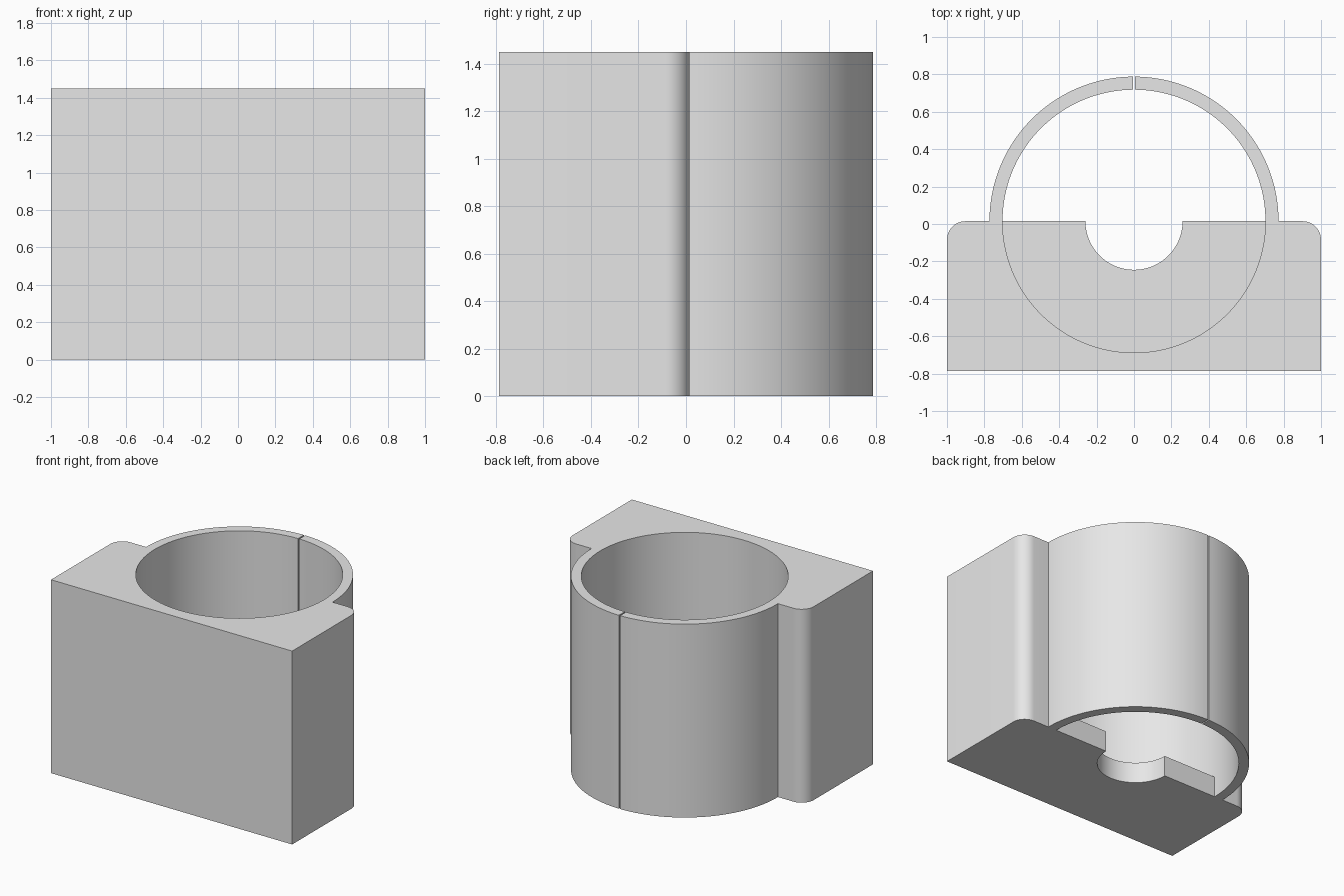
import bpy
import bmesh
from math import pi, sin, cos, asin, radians

if "Cube" in bpy.data.objects:
    bpy.data.objects.remove(bpy.data.objects["Cube"], do_unlink=True)

HEIGHT, FLOOR = 1.45, 0.155
BACK, FRONT = 0.015, -0.787          # block depth; ring is centred on BACK
OUTER, BORE, NOTCH = 0.773, 0.703, 0.26
CORNER, SLIT = 0.1, 0.005            # corner radius, half slit width

grey = bpy.data.materials.new("light grey")
grey.use_nodes = True
grey.diffuse_color = (0.8, 0.8, 0.8, 1)
grey.node_tree.nodes["Principled BSDF"].inputs["Base Color"].default_value = (0.8, 0.8, 0.8, 1)


def arc(radius, start, end, steps, cx=0, cy=BACK):
    return [(cx + radius * cos(start + (end - start) * i / steps),
             cy + radius * sin(start + (end - start) * i / steps))
            for i in range(steps + 1)]


def extrude_profile(name, points, height):
    bm = bmesh.new()
    face = bm.faces.new([bm.verts.new((x, y, 0)) for x, y in points])
    result = bmesh.ops.extrude_face_region(bm, geom=[face])
    top = [g for g in result["geom"] if isinstance(g, bmesh.types.BMVert)]
    bmesh.ops.translate(bm, verts=top, vec=(0, 0, height))
    bmesh.ops.recalc_face_normals(bm, faces=bm.faces)
    mesh = bpy.data.meshes.new(name)
    bm.to_mesh(mesh)
    bm.free()
    mesh.materials.append(grey)
    obj = bpy.data.objects.new(name, mesh)
    bpy.context.collection.objects.link(obj)
    return obj


# Block with rounded back corners and a thin split ring, as one outline
gap_out, gap_in = asin(SLIT / OUTER), asin(SLIT / BORE)
outline = [(-1, FRONT), (1, FRONT)]
outline += arc(CORNER, 0, pi / 2, 12, 1 - CORNER, BACK - CORNER)
outline += arc(OUTER, 0, pi / 2 - gap_out, 40)
outline += arc(BORE, pi / 2 - gap_in, -3 * pi / 2 + gap_in, 144)
outline += arc(OUTER, pi / 2 + gap_out, pi, 40)
outline += arc(CORNER, pi / 2, pi, 12, CORNER - 1, BACK - CORNER)
body = extrude_profile("holder_body", outline, HEIGHT)

# Half floor with a round notch, sunk slightly into the bore wall
floor_outline = arc(BORE + 0.03, pi, 2 * pi, 64) + arc(NOTCH, 2 * pi, pi, 40)
floor = extrude_profile("half_floor", floor_outline, FLOOR)
floor.hide_render = True

# Fuse the floor into the body
join = body.modifiers.new("join_floor", "BOOLEAN")
join.operation = "UNION"
join.solver = "EXACT"
join.object = floor
bpy.ops.object.select_all(action="DESELECT")
body.select_set(True)
bpy.context.view_layer.objects.active = body
bpy.ops.object.modifier_apply(modifier=join.name)
bpy.data.objects.remove(floor, do_unlink=True)
bpy.ops.object.shade_smooth_by_angle(angle=radians(30))
